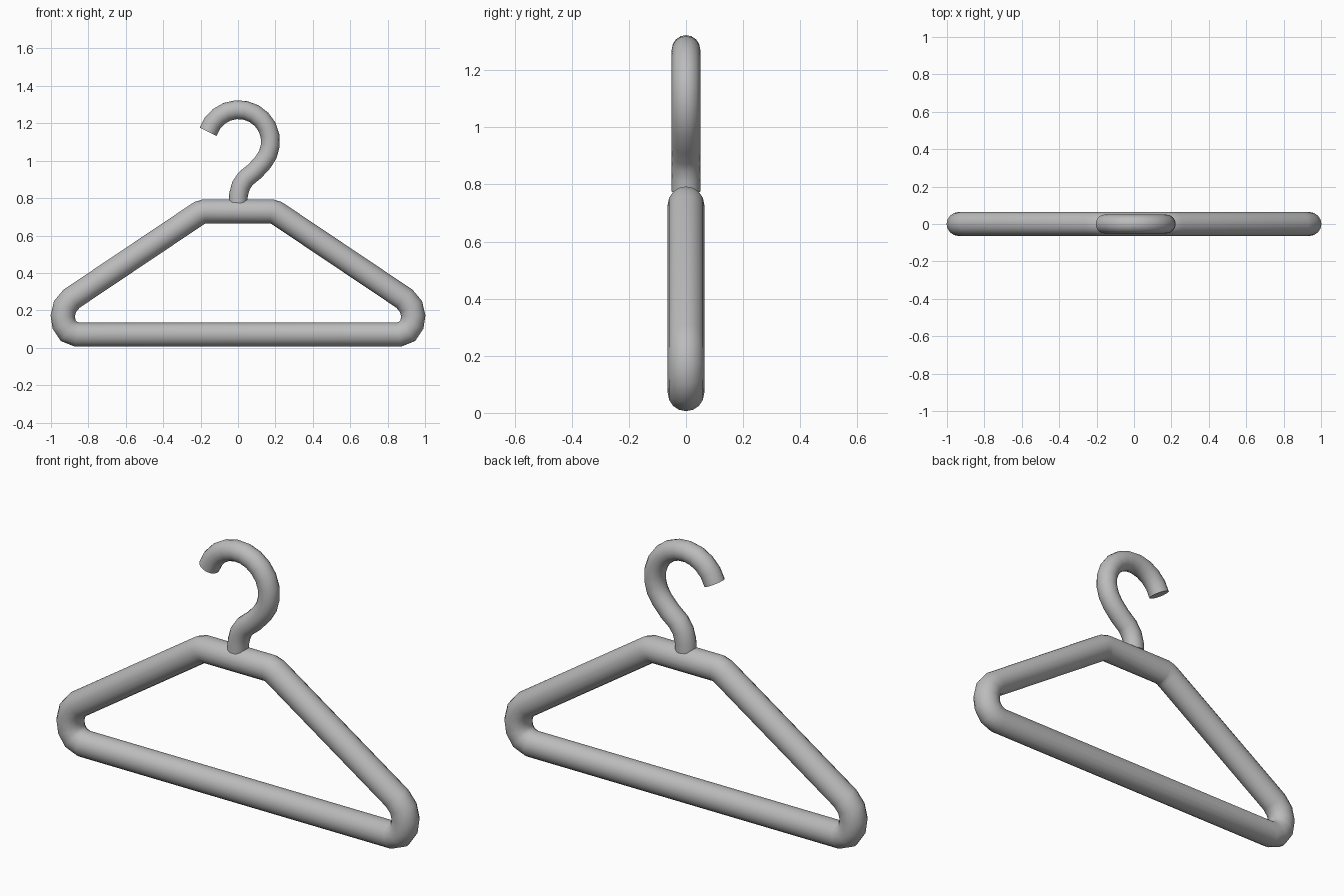
import bpy, bmesh, math
from mathutils import Vector

if "Cube" in bpy.data.objects:
    bpy.data.objects.remove(bpy.data.objects["Cube"], do_unlink=True)

grey = bpy.data.materials.new("plain grey")
grey.use_nodes = True
colour = (0.5, 0.5, 0.5, 1)
grey.diffuse_color = colour
grey.node_tree.nodes["Principled BSDF"].inputs["Base Color"].default_value = colour


def tube(name, path, radius, sides, closed):
    """Sweep a round section along an (x, z) path with mitred joints."""
    pts = [Vector((x, 0, z)) for x, z in path]
    n = len(pts)
    bm = bmesh.new()
    rings = []
    for i, p in enumerate(pts):
        before = (p - pts[i - 1]).normalized() if closed or i > 0 else None
        after = (pts[(i + 1) % n] - p).normalized() if closed or i < n - 1 else None
        before, after = before or after, after or before
        tangent = (before + after).normalized()
        side = Vector((tangent.z, 0, -tangent.x)) / tangent.dot(after)
        ring = []
        for k in range(sides):
            a = math.tau * k / sides
            ring.append(bm.verts.new(p + side * radius * math.cos(a)
                                     + Vector((0, radius * math.sin(a), 0))))
        rings.append(ring)
    for i in range(n if closed else n - 1):
        r, s = rings[i], rings[(i + 1) % n]
        for k in range(sides):
            j = (k + 1) % sides
            bm.faces.new((r[k], r[j], s[j], s[k]))
    if not closed:
        bm.faces.new(rings[0])
        bm.faces.new(rings[-1])
    bmesh.ops.recalc_face_normals(bm, faces=bm.faces)
    mesh = bpy.data.meshes.new(name)
    bm.to_mesh(mesh)
    bm.free()
    mesh.materials.append(grey)
    obj = bpy.data.objects.new(name, mesh)
    bpy.context.collection.objects.link(obj)
    bpy.ops.object.select_all(action='DESELECT')
    obj.select_set(True)
    bpy.context.view_layer.objects.active = obj
    bpy.ops.object.shade_smooth_by_angle(angle=math.radians(50))
    return obj


# Shoulder frame: one half of the loop, mirrored to close it
half = [(0.86, 0.07), (0.905, 0.088), (0.93, 0.125), (0.937, 0.17),
        (0.925, 0.22), (0.89, 0.262), (0.225, 0.708), (0.205, 0.721), (0.18, 0.729)]
tube("shoulder_frame", half + [(-x, z) for x, z in reversed(half)], 0.064, 16, True)

# Hook: curved neck followed by an open arc
neck = [(0, 0.775), (0.003, 0.82), (0.016, 0.867), (0.042, 0.905), (0.09, 0.944)]
arc = []
for i in range(13):
    a = math.radians(-40 + 202 * i / 12)
    arc.append((0.003 + 0.171 * math.cos(a), 1.102 + 0.171 * math.sin(a)))
tube("hook", neck + arc, 0.05, 16, False)
